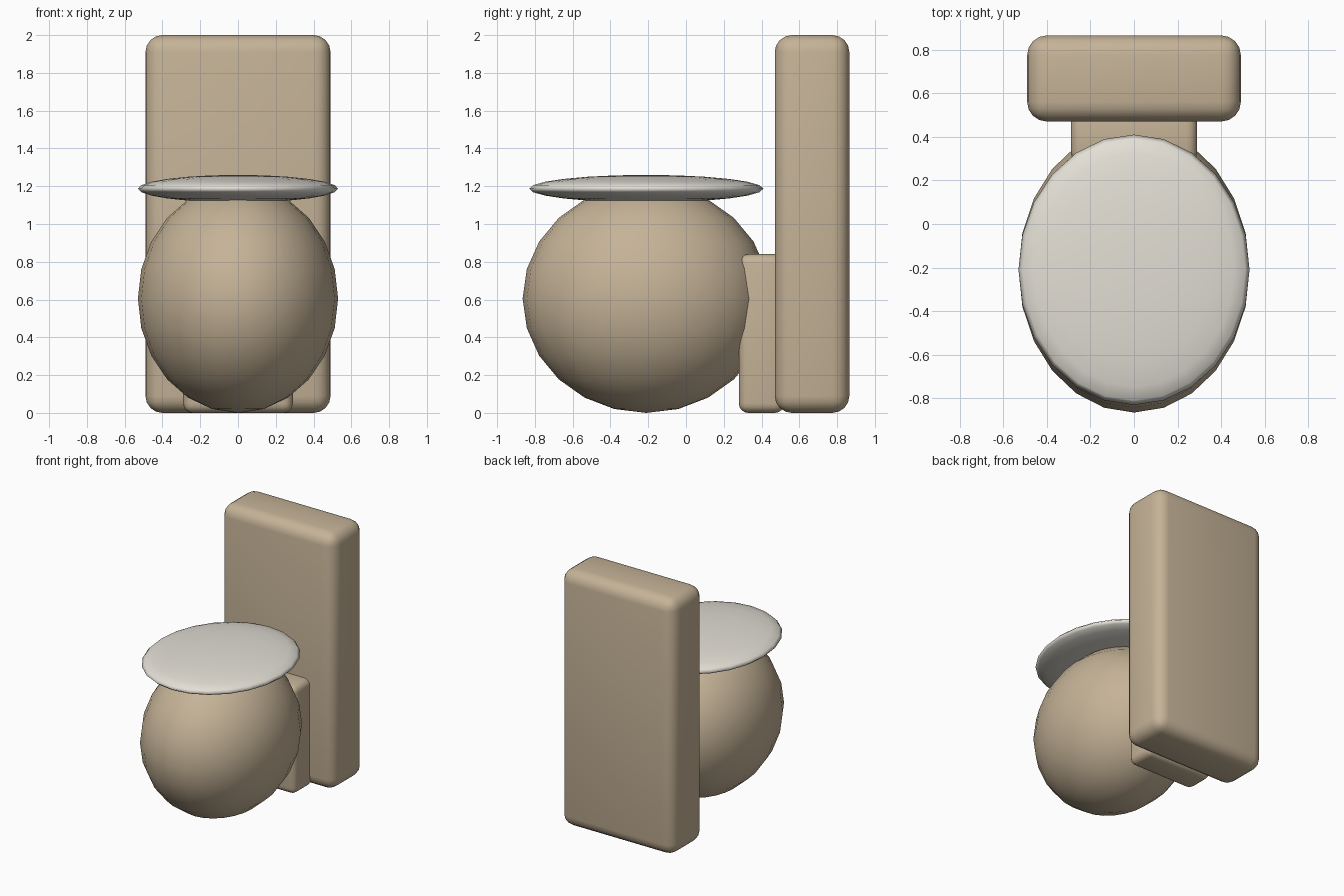
import bpy
import math

if "Cube" in bpy.data.objects:
    bpy.data.objects.remove(bpy.data.objects["Cube"])


def material(name, rgb):
    m = bpy.data.materials.new(name)
    m.diffuse_color = (*rgb, 1.0)
    m.use_nodes = True
    m.node_tree.nodes["Principled BSDF"].inputs["Base Color"].default_value = m.diffuse_color
    return m


tan = material("warm_tan", (0.56, 0.45, 0.31))
cream = material("pale_cream", (0.77, 0.74, 0.67))


def ellipsoid(name, center, radii, mat):
    bpy.ops.mesh.primitive_uv_sphere_add(segments=24, ring_count=12, radius=1, location=center)
    o = bpy.context.object
    o.name = name
    o.scale = radii
    bpy.ops.object.transform_apply(location=False, rotation=False, scale=True)
    bpy.ops.object.shade_smooth()
    o.data.materials.append(mat)
    return o


def rounded_box(name, low, high, radius, mat):
    center = [(a + b) / 2 for a, b in zip(low, high)]
    bpy.ops.mesh.primitive_cube_add(size=1, location=center)
    o = bpy.context.object
    o.name = name
    o.scale = [b - a for a, b in zip(low, high)]
    bpy.ops.object.transform_apply(location=False, rotation=False, scale=True)
    bevel = o.modifiers.new("rounding", 'BEVEL')
    bevel.width = radius
    bevel.segments = 4
    bpy.ops.object.modifier_apply(modifier=bevel.name)
    bpy.ops.object.shade_smooth_by_angle(angle=math.radians(40))
    o.data.materials.append(mat)
    return o


# Round bowl with a flattened lid resting on it
ellipsoid("bowl", (0, -0.21, 0.605), (0.53, 0.655, 0.605), tan)
ellipsoid("lid", (0, -0.21, 1.187), (0.53, 0.62, 0.073), cream)

# Tall tank at the back and the block that joins it to the bowl
rounded_box("tank", (-0.49, 0.47, 0), (0.49, 0.865, 2), 0.09, tan)
rounded_box("connecting_block", (-0.29, 0.28, 0), (0.29, 0.52, 0.84), 0.05, tan)
